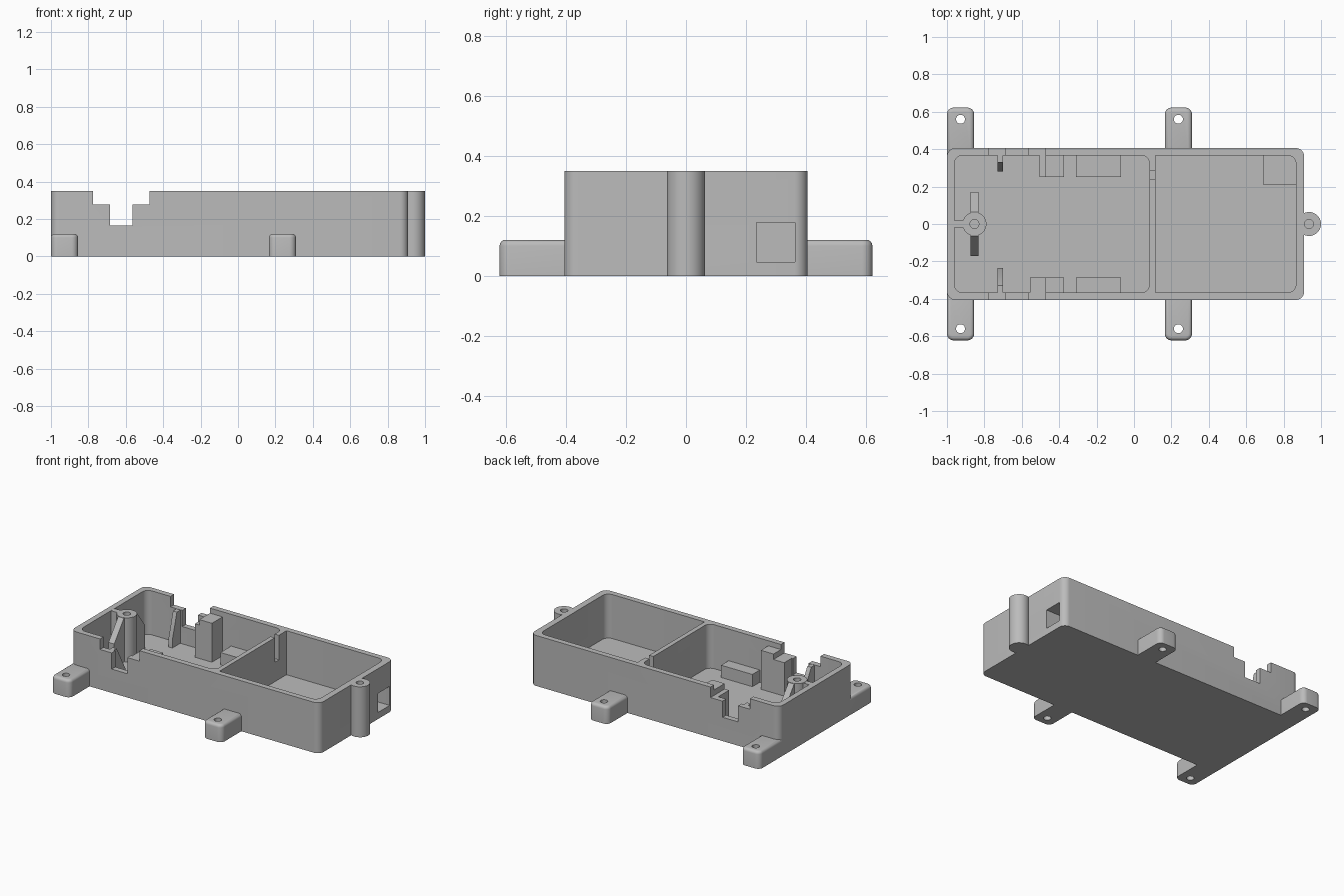
import bpy, bmesh, math

if "Cube" in bpy.data.objects:
    bpy.data.objects.remove(bpy.data.objects["Cube"])

grey = bpy.data.materials.new("plain_grey")
grey.use_nodes = True
GREY = (0.5, 0.5, 0.5, 1)
grey.diffuse_color = GREY
grey.node_tree.nodes["Principled BSDF"].inputs["Base Color"].default_value = GREY

TOP, FLOOR, HALF, INNER = 0.35, 0.045, 0.406, 0.367
EMBED = FLOOR - 0.02


def prism(name, outline, lo, hi, axis="Z", bevel=0):
    """Extrude a 2D outline: XY along Z, or YZ along X."""
    bm = bmesh.new()
    place = (lambda a, b, c: (a, b, c)) if axis == "Z" else (lambda a, b, c: (c, a, b))
    low = [bm.verts.new(place(a, b, lo)) for a, b in outline]
    high = [bm.verts.new(place(a, b, hi)) for a, b in outline]
    bm.faces.new(low)
    top = bm.faces.new(high)
    n = len(outline)
    for i in range(n):
        j = (i + 1) % n
        bm.faces.new((low[i], low[j], high[j], high[i]))
    bmesh.ops.recalc_face_normals(bm, faces=bm.faces)
    if bevel:
        bmesh.ops.bevel(bm, geom=list(top.edges), offset=bevel, segments=4,
                        profile=0.5, affect="EDGES")
    mesh = bpy.data.meshes.new(name)
    bm.to_mesh(mesh)
    bm.free()
    mesh.materials.append(grey)
    ob = bpy.data.objects.new(name, mesh)
    bpy.context.collection.objects.link(ob)
    return ob


def rounded(x0, x1, y0, y1, radii):
    """Rectangle outline; radii run from the +x +y corner counterclockwise."""
    pts = []
    for k, (x, y, sx, sy) in enumerate(((x1, y1, 1, 1), (x0, y1, -1, 1),
                                        (x0, y0, -1, -1), (x1, y0, 1, -1))):
        r = radii[k]
        if r == 0:
            pts.append((x, y))
            continue
        for i in range(9):
            a = math.radians(90 * k + 90 * i / 8)
            pts.append((x - sx * r + r * math.cos(a), y - sy * r + r * math.sin(a)))
    return pts


def box(name, x0, x1, y0, y1, z0, z1):
    return prism(name, rounded(x0, x1, y0, y1, (0, 0, 0, 0)), z0, z1)


def cylinder(name, x, y, r, z0, z1):
    ring = [(x + r * math.cos(math.tau * i / 32), y + r * math.sin(math.tau * i / 32))
            for i in range(32)]
    return prism(name, ring, z0, z1)


def cut(ob, cutters):
    bpy.context.view_layer.objects.active = ob
    for c in cutters:
        m = ob.modifiers.new("cut", "BOOLEAN")
        m.operation, m.solver, m.object = "DIFFERENCE", "EXACT", c
        bpy.ops.object.modifier_apply(modifier=m.name)


parts, helpers = [], []


def helper(ob):
    ob.hide_render = True
    helpers.append(ob)
    return ob


# Shared cutters
notches = [helper(box("notch_wide", -0.775, -0.472, -0.5, 0.5, 0.277, 0.5)),
           helper(box("notch_deep", -0.685, -0.565, -0.5, 0.5, 0.165, 0.5))]
tunnel = helper(box("tunnel_cutter", 0.6, 1.1, 0.235, 0.363, 0.046, 0.178))

# Case shell with two compartments
case = prism("case_shell", rounded(-1, 0.91, -HALF, HALF, [0.045] * 4), 0, TOP)
cut(case, [
    helper(prism("left_cavity", rounded(-0.96, 0.083, -INNER, INNER, [0.045] * 4), FLOOR, 0.5)),
    helper(prism("right_cavity", rounded(0.115, 0.866, -INNER, INNER, (0.045, 0, 0, 0.045)),
                 FLOOR, 0.5)),
    helper(box("divider_slot", 0.06, 0.15, 0.24, 0.283, 0.18, 0.5)),
    tunnel] + notches)
parts.append(case)

# Outer screw post on the end wall
outer = cylinder("outer_screw_post", 0.936, 0, 0.064, 0, TOP)
cut(outer, [helper(cylinder("outer_hole", 0.936, 0, 0.024, 0.1, 0.5)),
            helper(box("post_trim", 0.7, 0.88, -0.2, 0.2, -0.1, 0.5))])
parts.append(outer)

# Inner screw post, its wall web and two gussets
PX = -0.853
inner = cylinder("inner_screw_post", PX, 0, 0.064, EMBED, TOP)
cut(inner, [helper(cylinder("inner_hole", PX, 0, 0.024, 0.1, 0.5))])
parts.append(inner)
parts.append(box("post_wall_web", -0.975, PX - 0.05, -0.02, 0.02, EMBED, TOP - 0.001))
for side, s in (("front", -1), ("back", 1)):
    parts.append(prism(side + "_gusset",
                       [(s * 0.05, EMBED), (s * 0.17, EMBED), (s * 0.17, 0.21),
                        (s * 0.064, TOP - 0.002), (s * 0.05, TOP - 0.002)],
                       PX - 0.022, PX + 0.022, "X"))

# Sloped ribs, tall support blocks and low blocks along both long walls
for side, s, rib_tip, block_face, block_x in (("front", -1, 0.235, 0.285, -0.555),
                                              ("back", 1, 0.28, 0.25, -0.505)):
    wall = s * (INNER + 0.015)
    parts.append(prism(side + "_rib",
                       [(wall, EMBED), (s * rib_tip, EMBED), (s * rib_tip, 0.1),
                        (s * 0.33, 0.275), (wall, 0.275)], -0.73, -0.70, "X"))
    ys = sorted((s * block_face, wall))
    tall = box(side + "_tall_block", block_x, -0.375, *ys, EMBED, 0.315)
    cut(tall, notches[:1])
    parts.append(tall)
    parts.append(box(side + "_low_block", -0.31, -0.07, *ys, EMBED, 0.13))

# Sleeve around the end wall opening
sleeve = box("opening_sleeve", 0.69, 0.88, 0.21, 0.38, EMBED, 0.205)
cut(sleeve, [tunnel])
parts.append(sleeve)

# Mounting feet
for xname, x0 in (("left_end", -1), ("middle", 0.165)):
    for side, s in (("front", -1), ("back", 1)):
        x1 = x0 + 0.145
        y0, y1 = sorted((s * 0.372, s * 0.622))
        radii = (0.035, 0.035, 0, 0) if s > 0 else (0, 0, 0.035, 0.035)
        foot = prism(f"{xname}_{side}_foot", rounded(x0, x1, y0, y1, radii), 0, 0.12, bevel=0.02)
        cut(foot, [helper(cylinder("foot_hole", x0 + 0.0725, s * 0.56, 0.024, -0.1, 0.3))])
        parts.append(foot)

for h in helpers:
    bpy.data.objects.remove(h)

# Smooth curved walls, keep crisp edges
bpy.ops.object.select_all(action="DESELECT")
for p in parts:
    p.select_set(True)
bpy.context.view_layer.objects.active = case
bpy.ops.object.shade_smooth_by_angle(angle=math.radians(30))
